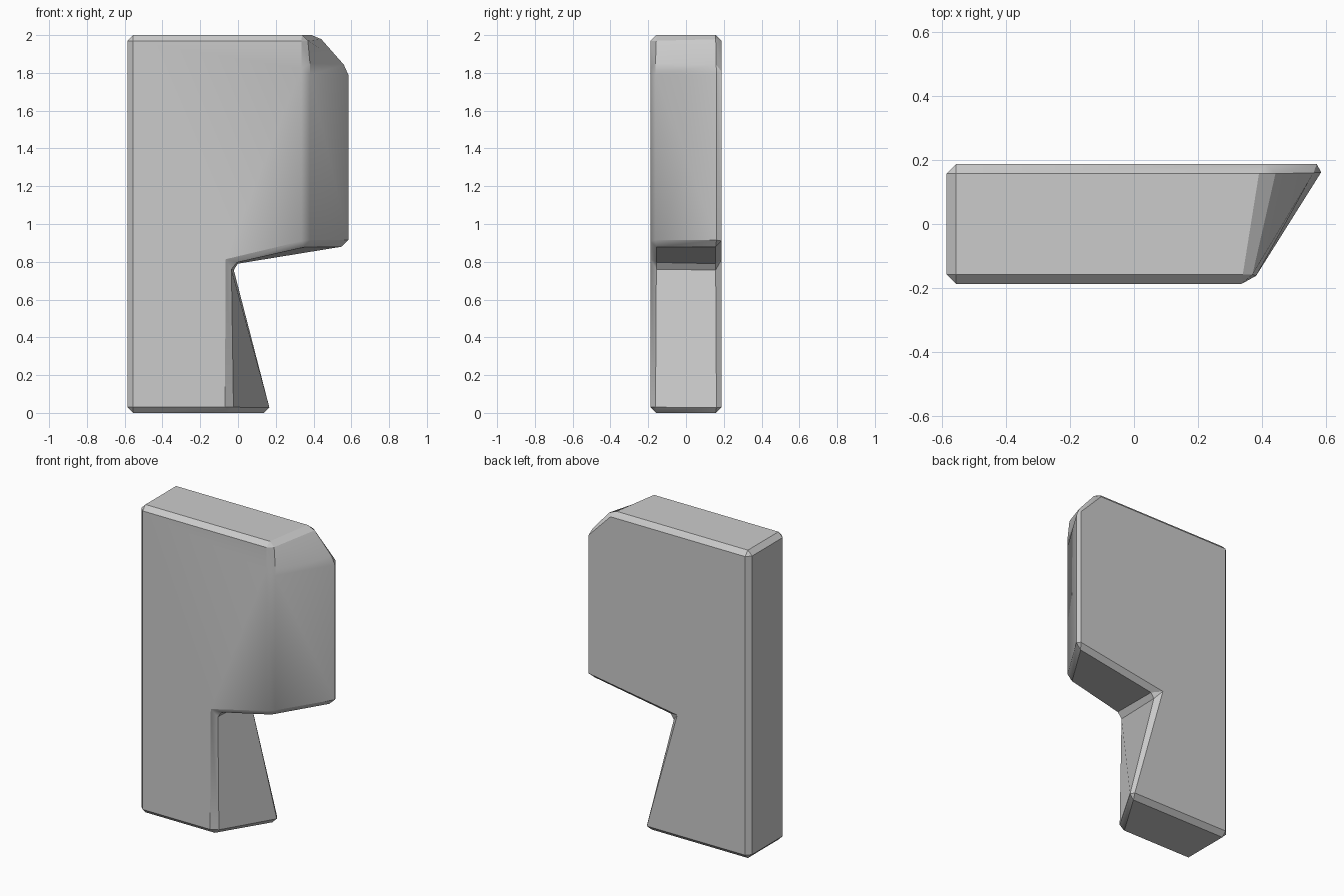
import bpy, math

if "Cube" in bpy.data.objects:
    bpy.data.objects.remove(bpy.data.objects["Cube"])

# Matching front and back outlines (x, z); the right side slants between them
front = [(-0.585, 0), (-0.04, 0), (-0.035, 0.79), (0.365, 0.885),
         (0.365, 1.82), (0.365, 2), (-0.585, 2)]
back = [(-0.585, 0), (0.19, 0), (-0.03, 0.785), (0.60, 0.885),
        (0.60, 1.82), (0.425, 2), (-0.585, 2)]
half_depth = 0.187
n = len(front)

verts = [(x, -half_depth, z) for x, z in front] + [(x, half_depth, z) for x, z in back]
faces = [tuple(range(n)), tuple(reversed(range(n, 2 * n)))]
faces += [((i + 1) % n, i, n + i, n + (i + 1) % n) for i in range(n)]

# Slab body
mesh = bpy.data.meshes.new("slab")
mesh.from_pydata(verts, [], faces)
mesh.update()
slab = bpy.data.objects.new("slab", mesh)
bpy.context.collection.objects.link(slab)
bpy.context.view_layer.objects.active = slab
slab.select_set(True)

# Single chamfer along every edge
bevel = slab.modifiers.new("chamfer", "BEVEL")
bevel.width = 0.03
bevel.segments = 1
bevel.limit_method = "NONE"
bpy.ops.object.modifier_apply(modifier=bevel.name)

bpy.ops.object.shade_smooth_by_angle(angle=math.radians(30))
